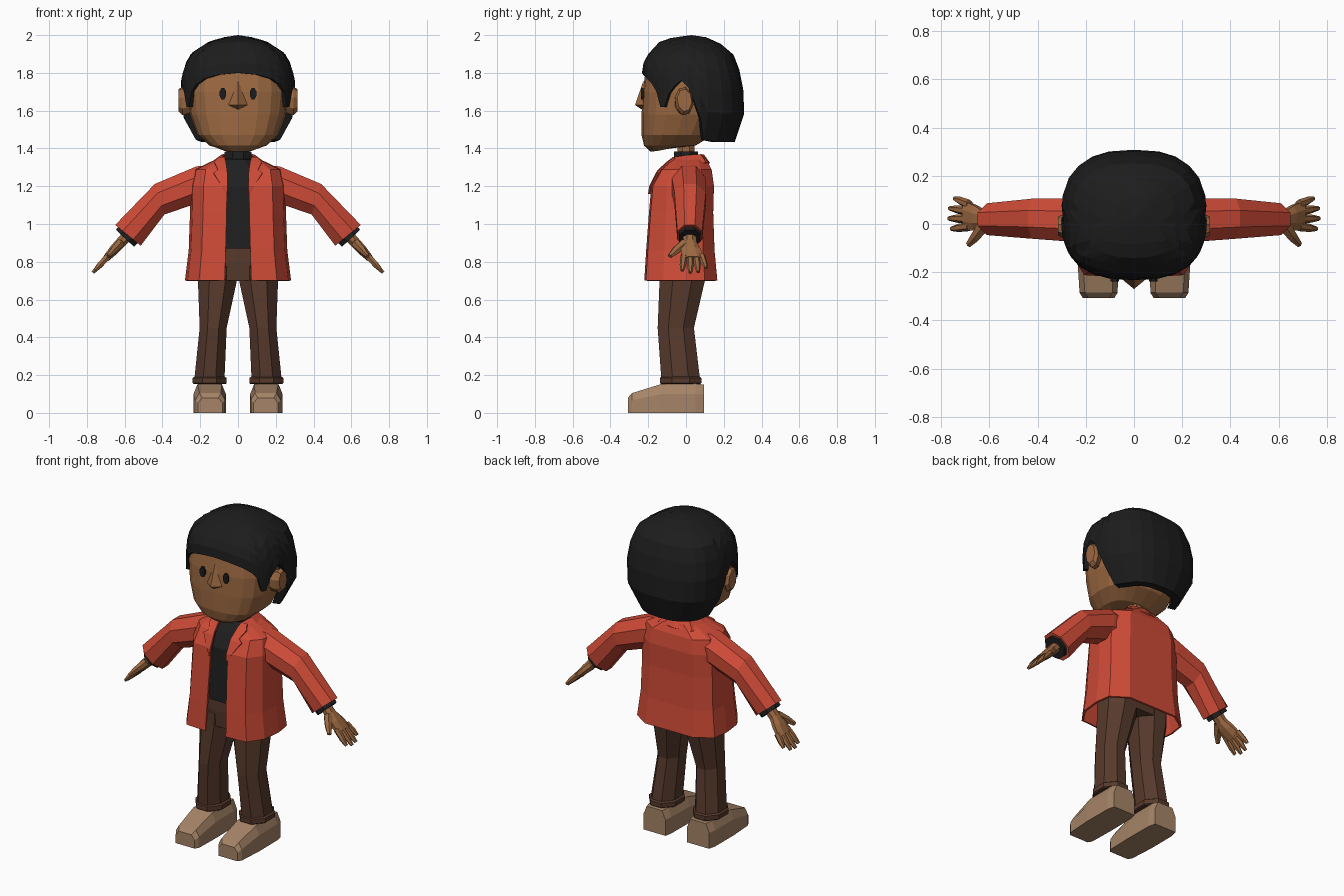
import bpy, bmesh, math
from mathutils import Vector as V

if "Cube" in bpy.data.objects:
    bpy.data.objects.remove(bpy.data.objects["Cube"])


def material(name, col):
    m = bpy.data.materials.new(name)
    m.diffuse_color = (*col, 1)
    m.use_nodes = True
    m.node_tree.nodes["Principled BSDF"].inputs["Base Color"].default_value = m.diffuse_color
    return m


SKIN = material("brown skin", (0.33, 0.14, 0.053))
RED = material("red cloth", (0.62, 0.07, 0.038))
BLACK = material("black cloth", (0.014, 0.014, 0.014))
HAIR = material("black hair", (0.012, 0.012, 0.012))
PANTS = material("dark brown cloth", (0.095, 0.042, 0.025))
SHOE = material("tan leather", (0.38, 0.23, 0.135))


def build(name, verts, faces, mat, mirror=False, thick=0):
    bm = bmesh.new()
    vs = [bm.verts.new(v) for v in verts]
    for f in faces:
        bm.faces.new([vs[i] for i in f])
    bmesh.ops.remove_doubles(bm, verts=bm.verts, dist=1e-5)
    bmesh.ops.recalc_face_normals(bm, faces=bm.faces)
    me = bpy.data.meshes.new(name)
    bm.to_mesh(me)
    bm.free()
    me.materials.append(mat)
    ob = bpy.data.objects.new(name, me)
    bpy.context.collection.objects.link(ob)
    if mirror:
        ob.modifiers.new("mirror", 'MIRROR')
    if thick:
        s = ob.modifiers.new("thickness", 'SOLIDIFY')
        s.thickness, s.offset = thick, 0
    return ob


def loft(name, rings, mat, closed=True, caps=True, **kw):
    """Skin a list of equally sized point rings."""
    n = len(rings[0])
    verts = [p for r in rings for p in r]
    faces = [(k * n + i, k * n + (i + 1) % n, (k + 1) * n + (i + 1) % n, (k + 1) * n + i)
             for k in range(len(rings) - 1) for i in range(n if closed else n - 1)]
    if closed and caps:
        faces += [tuple(range(n)), tuple(range((len(rings) - 1) * n, len(rings) * n))]
    return build(name, verts, faces, mat, **kw)


def ring(c, u, v, n=8):
    """Flat-sided ring round c, spanning +-u and +-v."""
    k = 1 / math.cos(math.pi / n)
    return [V(c) + k * (V(u) * math.cos(a) + V(v) * math.sin(a))
            for a in [(i + 0.5) * 2 * math.pi / n for i in range(n)]]


def oval(z, hw, yf, yb, angle):
    """Point on a rounded-square outline; angle 0 is the front."""
    p = lambda t: math.copysign(abs(t) ** 0.77, t)
    a = math.radians(angle)
    return V((hw * p(math.sin(a)), (yf + yb) / 2 - (yb - yf) / 2 * p(math.cos(a)), z))


def sample(table, z):
    """Interpolate table rows (z, ...) listed from high to low."""
    for a, b in zip(table, table[1:]):
        if z >= b[0]:
            t = (a[0] - z) / (a[0] - b[0])
            return [p + (q - p) * t for p, q in zip(a, b)][1:]
    return table[-1][1:]


# Head
head = [(1.385, .07, -.19, -.08), (1.415, .15, -.222, .05), (1.47, .215, -.235, .14),
        (1.58, .255, -.235, .2), (1.70, .268, -.23, .22), (1.80, .26, -.215, .23), (1.88, .2, -.15, .2)]
head_rings = [[oval(*row, i * 18) for i in range(20)] for row in head]
for p in head_rings[0]:
    p.z += 0.2 * max(0, p.y + 0.16)
loft("head", head_rings, SKIN)

# Hair: columns from the crown down to a hairline that varies by angle
crown = [(2.0, 0, .03, .03), (1.988, .08, -.07, .11), (1.965, .155, -.14, .17), (1.9, .255, -.2, .25),
         (1.84, .282, -.232, .275), (1.76, .303, -.234, .3), (1.6, .3, -.234, .31),
         (1.5, .268, -.232, .298), (1.43, .215, -.225, .255)]
hairline = [(0, 1.80), (15, 1.79), (30, 1.77), (42, 1.74), (50, 1.70), (56, 1.62), (62, 1.62),
            (68, 1.69), (75, 1.73), (82, 1.76), (88, 1.72), (95, 1.56), (102, 1.445),
            (120, 1.435), (135, 1.435), (150, 1.435), (165, 1.435), (180, 1.435)]
rows = []
for k in range(9):
    row = []
    for a, edge in hairline:
        z = 2 - (2 - edge) * min(k / 7, 1) ** 2
        p = oval(z, *sample(crown, z), a)
        if k == 8:  # rim tucked in towards the head
            p.x, p.y = p.x * 0.8, 0.03 + (p.y - 0.03) * 0.8
        row.append(p)
    rows.append(row)
rows[0] = [V((0, .03, 2.0 - i * 1e-7)) for i in range(len(hairline))]
hv = [p for r in rows[1:] for p in r] + [V((0, .03, 2))]
n = len(hairline)
hf = [(k * n + i, k * n + i + 1, (k + 1) * n + i + 1, (k + 1) * n + i) for k in range(7) for i in range(n - 1)]
hf += [(len(hv) - 1, i, i + 1) for i in range(n - 1)]
build("hair", hv, hf, HAIR, mirror=True)

# Face details
build("nose", [(0, -.225, 1.76), (-.055, -.225, 1.63), (.055, -.225, 1.63), (0, -.225, 1.6), (0, -.27, 1.63)],
      [(0, 1, 4), (0, 4, 2), (1, 3, 4), (3, 2, 4)], SKIN)
loft("eyes", [ring((.08, y, 1.69), (.017, 0, 0), (0, 0, .03), 8) for y in (-.238, -.226)], HAIR, mirror=True)
loft("ears", [ring((.25, -.025, 1.645), (0, .035, 0), (0, 0, .055)),
              ring((.295, -.01, 1.65), (0, .045, .01), (0, -.01, .07)),
              ring((.315, -.008, 1.655), (0, .035, .01), (0, -.01, .055))], SKIN, mirror=True)

# Neck, shirt and roll collar
loft("neck", [ring((0, 0, z), (.045, 0, 0), (0, .045, 0)) for z in (1.33, 1.5)], SKIN)
loft("shirt", [ring((0, (f + b) / 2, z), (w, 0, 0), (0, (b - f) / 2, 0)) for z, w, f, b in
               [(.87, .2, -.155, .11), (1.2, .2, -.15, .11), (1.29, .16, -.105, .1), (1.345, .07, -.06, .07)]], BLACK)
loft("shirt_collar", [ring((0, 0, z), (w, 0, 0), (0, w * .9, 0)) for z, w in
                      [(1.32, .065), (1.35, .072), (1.385, .07), (1.385, .05)]], BLACK)

# Open jacket
jacket = []
for z, xf, yf, hw, yb in [(.70, .07, -.215, .275, .16), (.86, .065, -.205, .255, .145),
                          (1.06, .06, -.19, .248, .138), (1.2, .058, -.178, .245, .142),
                          (1.285, .063, -.13, .225, .13), (1.325, .068, -.085, .14, .11),
                          (1.345, .07, -.055, .09, .1)]:
    jacket.append([V((x, y, z)) for x, y in
                   [(xf, yf), (xf + .65 * (hw - xf), yf + .008), (hw * .95, yf * .55), (hw, 0),
                    (hw * .95, yb * .6), (hw * .6, yb), (0, yb)]])
loft("jacket", jacket, RED, closed=False, mirror=True, thick=.012)

# Lapels and fold-down collar
loft("lapels", [[V((a, y - .012, z)), V((b, y - .005, z))] for z, a, b, y in
                [(1.16, .056, .06, -.184), (1.2, .054, .085, -.178), (1.27, .056, .13, -.143),
                 (1.285, .058, .105, -.132), (1.325, .064, .125, -.088), (1.35, .07, .105, -.055)]],
     RED, closed=False, mirror=True, thick=.01)
loft("jacket_collar", [[V(p), V(q)] for p, q in
                       [((.07, -.06, 1.35), (.105, -.09, 1.325)), ((.088, 0, 1.36), (.135, 0, 1.325)),
                        ((.075, .075, 1.365), (.115, .105, 1.32)), ((0, .09, 1.365), (0, .122, 1.32))]],
     RED, closed=False, mirror=True, thick=.012)

# Sleeves, given by top and bottom points along the arm
sleeve = []
for tx, tz, bx, bz, y, d in [(.12, 1.315, .16, 1.1, .015, .08), (.22, 1.305, .245, 1.1, .015, .09),
                             (.44, 1.212, .39, 1.05, .022, .083), (.65, .995, .515, .885, .02, .066)]:
    sleeve.append(ring(((tx + bx) / 2, y, (tz + bz) / 2), ((tx - bx) / 2, 0, (tz - bz) / 2), (0, d, 0)))
loft("sleeves", sleeve, RED, mirror=True)

# Arm direction and hand thickness direction
D, N, W = V((.68, 0, -.73)), V((.73, 0, .68)), V((.575, .02, .95))
loft("shirt_cuffs", [ring(W + D * t, N * r, (0, r * .85, 0)) for t, r in [(-.02, .068), (.035, .066)]],
     BLACK, mirror=True)

# Hands with fingers and thumb
loft("palms", [ring(W + D * t + V((0, y, 0)), N * h, (0, w, 0)) for t, h, w, y in
               [(.0, .03, .035, 0), (.07, .028, .035, 0), (.12, .026, .052, .005), (.185, .018, .06, .015)]],
     SKIN, mirror=True)
for name, y0, y1, length in [("index_fingers", -.03, -.04, .10), ("middle_fingers", .002, .003, .115),
                             ("ring_fingers", .033, .045, .11), ("little_fingers", .062, .085, .08)]:
    loft(name, [ring(W + D * (.16 + (length + .01) * t) + V((0, y0 + (y1 - y0) * t, 0)), N * r, (0, r, 0), 6)
                for t, r in [(0, .017), (.6, .015), (1, .008)]], SKIN, mirror=True)
loft("thumbs", [ring(W + D * t + V((0, y, 0)), N * r, V((0, r, 0)) + D * r * .6, 6) for t, y, r in
                [(.07, -.025, .022), (.12, -.07, .018), (.165, -.105, .01)]], SKIN, mirror=True)

# Trousers
loft("hips", [ring((0, -.018, z), (w, 0, 0), (0, d, 0)) for z, w, d in
              [(.7, .205, .115), (.8, .21, .122), (.92, .19, .12)]], PANTS)
loft("trouser_legs", [ring(((a + b) / 2, (f + k) / 2, z), ((b - a) / 2, 0, 0), (0, (k - f) / 2, 0))
                      for z, a, b, f, k in
                      [(.78, 0, .212, -.14, .105), (.7, .006, .212, -.14, .1), (.45, .06, .203, -.15, .042),
                       (.17, .072, .232, -.13, .075)]], PANTS, mirror=True)
loft("trouser_cuffs", [ring((.15, -.028, z), (w, 0, 0), (0, w + .02, 0)) for z, w in
                       [(.153, .084), (.158, .09), (.185, .09), (.192, .08)]], PANTS, mirror=True)

# Shoes
shoe = []
for y, a, b, h in [(.095, .075, .225, .15), (.05, .066, .235, .155), (-.13, .064, .236, .153),
                   (-.285, .068, .226, .105), (-.308, .082, .212, .08)]:
    shoe.append([V(p) for p in [(a, y, 0), (b, y, 0), (b, y, h * .65), (b - .022, y, h),
                                (a + .022, y, h), (a, y, h * .65)]])
loft("shoes", shoe, SHOE, mirror=True)
